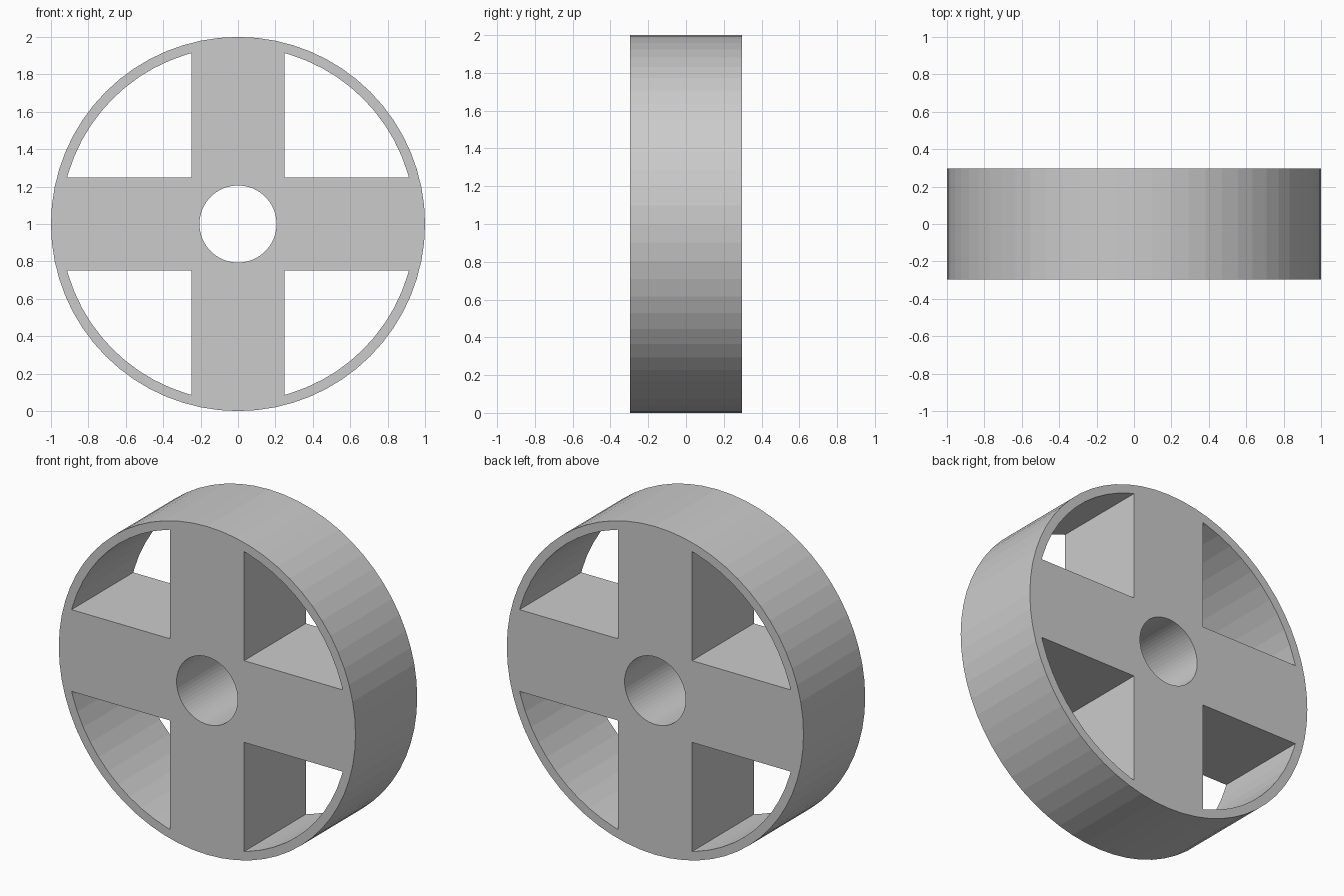
import bpy, bmesh
from math import sin, cos, asin, pi

if "Cube" in bpy.data.objects:
    bpy.data.objects.remove(bpy.data.objects["Cube"])

SEGS = 64
OUTER, RIM_IN, BORE = 1.0, 0.947, 0.206
HALF_SPOKE, HALF_DEPTH = 0.249, 0.297


def circle(r):
    return [(r * cos(2 * pi * i / SEGS), r * sin(2 * pi * i / SEGS)) for i in range(SEGS)]


def pocket(turn):
    # quarter opening between two spokes, bounded by the rim's inner arc
    a0 = asin(HALF_SPOKE / RIM_IN)
    step = 2 * pi / SEGS
    angles = [a0] + [k * step for k in range(SEGS // 4) if a0 < k * step < pi / 2 - a0] + [pi / 2 - a0]
    pts = [(HALF_SPOKE, HALF_SPOKE)] + [(RIM_IN * cos(a), RIM_IN * sin(a)) for a in angles]
    c, s = cos(turn), sin(turn)
    return [(x * c - y * s, x * s + y * c) for x, y in pts]


# wheel profile: outer rim, centre bore and four openings
curve = bpy.data.curves.new("wheel", "CURVE")
curve.dimensions = "2D"
curve.fill_mode = "BOTH"
curve.extrude = HALF_DEPTH
for loop in [circle(OUTER), circle(BORE)] + [pocket(i * pi / 2) for i in range(4)]:
    spline = curve.splines.new("POLY")
    spline.points.add(len(loop) - 1)
    for p, (x, y) in zip(spline.points, loop):
        p.co = (x, y, 0, 1)
    spline.use_cyclic_u = True
    spline.use_smooth = False

wheel = bpy.data.objects.new("spoked_wheel", curve)
bpy.context.collection.objects.link(wheel)
wheel.rotation_euler = (pi / 2, 0, 0)
wheel.location = (0, 0, OUTER)

# turn the profile into a clean, closed, flat-shaded mesh
bpy.context.view_layer.objects.active = wheel
wheel.select_set(True)
bpy.ops.object.convert(target="MESH")
wheel = bpy.context.object
bm = bmesh.new()
bm.from_mesh(wheel.data)
bmesh.ops.remove_doubles(bm, verts=bm.verts, dist=0.0005)
bmesh.ops.recalc_face_normals(bm, faces=bm.faces)
for f in bm.faces:
    f.smooth = False
bm.to_mesh(wheel.data)
bm.free()
